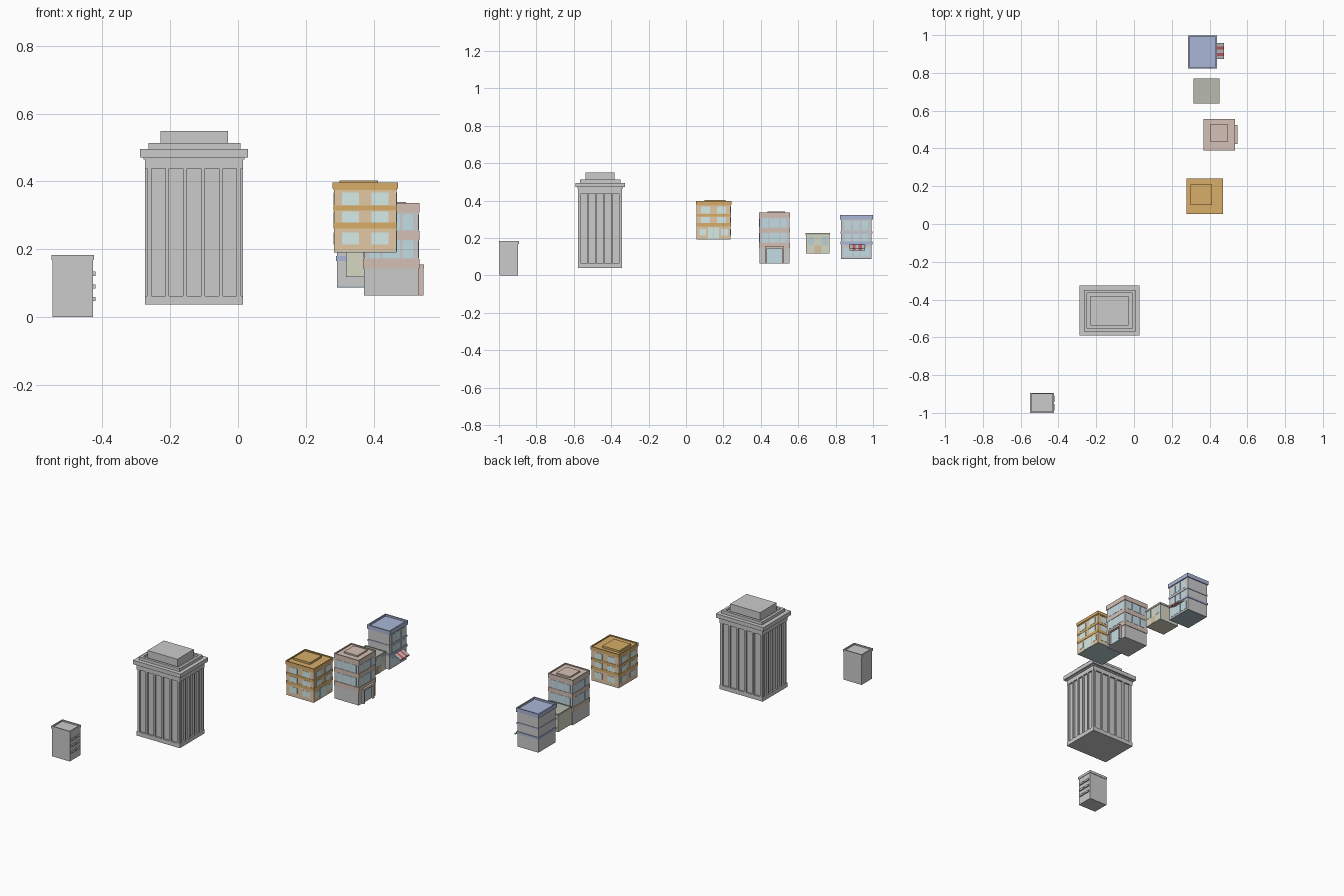
import bpy, bmesh

if "Cube" in bpy.data.objects:
    bpy.data.objects.remove(bpy.data.objects["Cube"])

MATS = {}

def finish(name, bm, col):
    bmesh.ops.recalc_face_normals(bm, faces=bm.faces[:])
    me = bpy.data.meshes.new(name)
    bm.to_mesh(me)
    bm.free()
    ob = bpy.data.objects.new(name, me)
    bpy.context.collection.objects.link(ob)
    if col:
        if col not in MATS:
            MATS[col] = bpy.data.materials.new("paint_%d" % len(MATS))
            MATS[col].diffuse_color = (*col, 1)
        me.materials.append(MATS[col])
    return ob

def add_box(bm, x0, x1, y0, y1, z0, z1):
    vs = bmesh.ops.create_cube(bm, size=1)['verts']
    for v in vs:
        v.co = ((x0 + x1) / 2 + v.co.x * (x1 - x0),
                (y0 + y1) / 2 + v.co.y * (y1 - y0),
                (z0 + z1) / 2 + v.co.z * (z1 - z0))
    return vs

def boxes(name, items, col=None):
    bm = bmesh.new()
    for b in items:
        add_box(bm, *b)
    return finish(name, bm, col)

def roof(name, b, rim, drop, col=None):
    """Slab whose top is sunk behind a parapet rim."""
    bm = bmesh.new()
    add_box(bm, *b)
    bm.normal_update()
    top = max(bm.faces, key=lambda f: f.calc_center_median().z)
    bmesh.ops.inset_region(bm, faces=[top], thickness=rim)
    res = bmesh.ops.extrude_face_region(bm, geom=[top])
    bmesh.ops.translate(bm, vec=(0, 0, -drop),
                        verts=[g for g in res['geom'] if isinstance(g, bmesh.types.BMVert)])
    bmesh.ops.delete(bm, geom=[top], context='FACES')
    return finish(name, bm, col)

def on_walls(foot, sides, spans, z0, z1, d=0.003):
    """Thin boxes on the chosen walls; spans are fractions along the wall."""
    x0, x1, y0, y1 = foot
    out = []
    for s in sides:
        for a, b in spans:
            xa, xb = x0 + a * (x1 - x0), x0 + b * (x1 - x0)
            ya, yb = y0 + a * (y1 - y0), y0 + b * (y1 - y0)
            out.append({'F': (xa, xb, y0 - d, y0 + d, z0, z1),
                        'B': (xa, xb, y1 - d, y1 + d, z0, z1),
                        'L': (x0 - d, x0 + d, ya, yb, z0, z1),
                        'R': (x1 - d, x1 + d, ya, yb, z0, z1)}[s])
    return out

def grow(foot, g):
    return (foot[0] - g, foot[1] + g, foot[2] - g, foot[3] + g)

# small grey apartment block with two columns of balconies
A = (-0.547, -0.427, -0.997, -0.897)
boxes("apartment_body", [(*A, 0, 0.17)])
roof("apartment_roof", (*grow(A, 0.003), 0.168, 0.183), 0.009, 0.008)
spans = [(0.1, 0.45), (0.55, 0.9)]
bal = []
for z in (0.047, 0.084, 0.122):
    bal += on_walls(A, 'R', spans, z, z + 0.012, 0.007)
boxes("apartment_balconies", bal)

# tower: recessed core behind a frame of pilasters
T = (-0.274, 0.015, -0.577, -0.341)
boxes("tower_core", [(*grow(T, -0.010), 0.038, 0.466)])
boxes("tower_bands", [(*T, 0.038, 0.063), (*T, 0.438, 0.466)])
pil = []
for i in range(6):
    w = 0.024 if i in (0, 5) else 0.02
    c = 0.024 + i * (1 - 0.048) / 5
    pil += on_walls(grow(T, -0.006), 'FBLR', [(c - w, c + w)], 0.063, 0.438, 0.006)
boxes("tower_pilasters", pil)
boxes("tower_neck", [(*grow(T, 0.004), 0.464, 0.471)])
boxes("tower_cornice", [(*grow(T, 0.0145), 0.471, 0.495)])
roof("tower_upper_tier", (-0.264, 0.007, -0.568, -0.349, 0.494, 0.513), 0.022, 0.012)
boxes("tower_top_block", [(-0.229, -0.029, -0.538, -0.381, 0.498, 0.549)])

# orange office
TAN, BROWN, TEAL = (0.77, 0.58, 0.38), (0.68, 0.42, 0.14), (0.66, 0.84, 0.82)
C = (0.283, 0.467, 0.057, 0.238)
boxes("office_body", [(*C, 0.194, 0.385)], TAN)
boxes("office_base", [(*C, 0.191, 0.195)], (0.5, 0.62, 0.62))
boxes("office_bands", [(*grow(C, 0.002), z0, z1) for z0, z1 in
                       ((0.261, 0.279), (0.314, 0.329), (0.374, 0.381))], BROWN)
roof("office_roof", (*grow(C, 0.004), 0.379, 0.397), 0.008, 0.006, BROWN)
boxes("office_roof_block", [(0.299, 0.412, 0.10, 0.21, 0.388, 0.403)], BROWN)
spans = [(0.13, 0.4), (0.6, 0.87)]
win = on_walls(C, 'FBLR', spans, 0.331, 0.367, 0.0015)
win += on_walls(C, 'FBLR', spans, 0.279, 0.311, 0.0015)
win += on_walls(C, 'FBL', spans, 0.214, 0.249, 0.0015)
win += on_walls(C, 'R', [(0.08, 0.28), (0.72, 0.92)], 0.214, 0.249, 0.0015)
win += on_walls(C, 'R', [(0.34, 0.495), (0.505, 0.66)], 0.193, 0.256, 0.0015)
boxes("office_windows", win, TEAL)

# pink-banded shop house with entrance portal
PINK, BLUE = (0.66, 0.53, 0.46), (0.55, 0.72, 0.79)
D = (0.371, 0.532, 0.393, 0.553)
boxes("shop_body", [(*D, 0.064, 0.32)])
boxes("shop_bands", [(*grow(D, 0.002), 0.228, 0.254), (*grow(D, 0.003), 0.144, 0.172)], PINK)
roof("shop_roof", (*grow(D, 0.003), 0.308, 0.337), 0.008, 0.006, PINK)
boxes("shop_roof_block", [(0.405, 0.495, 0.435, 0.53, 0.325, 0.340)], PINK)
spans = [(0.1, 0.29), (0.34, 0.66), (0.71, 0.9)]
win = on_walls(D, 'FBLR', spans, 0.257, 0.303, 0.0015)
win += on_walls(D, 'FBLR', spans, 0.175, 0.226, 0.0015)
win += on_walls(D, 'R', [(0.25, 0.75)], 0.064, 0.144, 0.002)
boxes("shop_windows", win, BLUE)
boxes("shop_portal", [(0.53, 0.546, 0.423, 0.434, 0.064, 0.145),
                      (0.53, 0.546, 0.512, 0.523, 0.064, 0.145),
                      (0.53, 0.548, 0.423, 0.523, 0.143, 0.155)], PINK)

# small green house
G = (0.318, 0.449, 0.642, 0.768)
boxes("house_body", [(*G, 0.118, 0.222)], (0.67, 0.68, 0.55))
roof("house_roof", (*grow(G, 0.003), 0.216, 0.227), 0.006, 0.004, (0.48, 0.49, 0.42))
boxes("house_windows", on_walls(G, 'R', [(0.08, 0.34), (0.66, 0.92)], 0.163, 0.208, 0.0015), (0.5, 0.64, 0.66))
boxes("house_door", on_walls(G, 'R', [(0.36, 0.64)], 0.118, 0.16, 0.002), (0.66, 0.54, 0.34))

# blue-roofed store with striped awning
NAVY, LILAC = (0.41, 0.47, 0.68), (0.55, 0.55, 0.68)
S = (0.292, 0.433, 0.829, 0.993)
boxes("store_body", [(*S, 0.092, 0.31)])
boxes("store_base", [(*S, 0.088, 0.094)], (0.4, 0.5, 0.55))
boxes("store_lower_band", [(*grow(S, 0.004), 0.166, 0.18)], NAVY)
boxes("store_upper_band", [(*grow(S, 0.003), 0.225, 0.235)], LILAC)
roof("store_roof", (*grow(S, 0.006), 0.299, 0.323), 0.011, 0.010, NAVY)
spans = [(0.12, 0.32), (0.4, 0.6), (0.68, 0.88)]
win = on_walls(S, 'R', spans, 0.242, 0.29, 0.0015)
win += on_walls(S, 'R', spans, 0.182, 0.222, 0.0015)
win += on_walls(S, 'R', [(0.08, 0.36), (0.4, 0.6), (0.64, 0.92)], 0.1, 0.15, 0.0015)
boxes("store_windows", win, BLUE)

prof = [(0.432, 0.165), (0.476, 0.143), (0.476, 0.134), (0.432, 0.156)]
w = 0.084 / 5
for i in range(5):
    bm = bmesh.new()
    ya = 0.873 + i * w
    f = bm.faces.new([bm.verts.new((x, ya, z)) for x, z in prof])
    r = bmesh.ops.extrude_face_region(bm, geom=[f])
    bmesh.ops.translate(bm, vec=(0, w, 0),
                        verts=[g for g in r['geom'] if isinstance(g, bmesh.types.BMVert)])
    finish("awning_stripe", bm, (0.6, 0.12, 0.14) if i % 2 else (0.85, 0.83, 0.83))

for m in bpy.data.materials:
    if m.users and not m.is_grease_pencil:
        m.use_nodes = True
        m.node_tree.nodes["Principled BSDF"].inputs["Base Color"].default_value = m.diffuse_color
